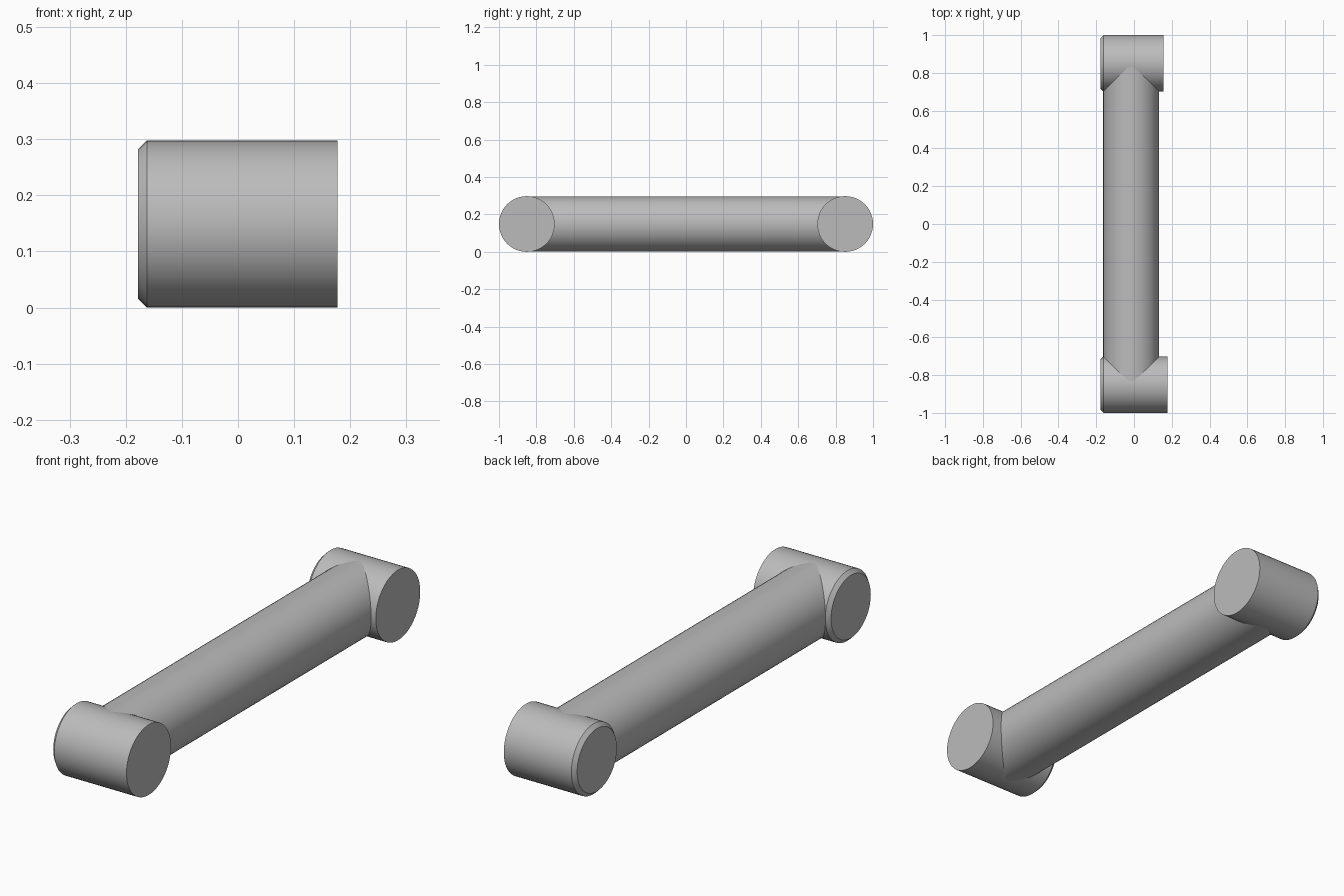
import bpy, bmesh, math
from mathutils import Matrix

cube = bpy.data.objects.get("Cube")
if cube:
    bpy.data.objects.remove(cube, do_unlink=True)

grey = bpy.data.materials.new("light_grey")
grey.use_nodes = True
colour = (0.5, 0.5, 0.5, 1)
grey.diffuse_color = colour
grey.node_tree.nodes["Principled BSDF"].inputs["Base Color"].default_value = colour

RADIUS, SIDES, CHAMFER = 0.149, 48, 0.016
END_Y = 1 - RADIUS


def rod(name, profile, axis, origin):
    """Capped round bar from (distance, radius) pairs along the x or y axis."""
    bm = bmesh.new()
    rings = []
    for dist, r in profile:
        ring = []
        for i in range(SIDES):
            a = math.tau * i / SIDES
            ring.append(bm.verts.new((dist, r * math.cos(a), r * math.sin(a))))
        rings.append(ring)
    for a, b in zip(rings, rings[1:]):
        for i in range(SIDES):
            j = (i + 1) % SIDES
            bm.faces.new((a[i], a[j], b[j], b[i]))
    bm.faces.new(rings[0])
    bm.faces.new(rings[-1])
    if axis == "Y":
        bm.transform(Matrix.Rotation(math.pi / 2, 4, "Z"))
    bmesh.ops.recalc_face_normals(bm, faces=bm.faces)
    mesh = bpy.data.meshes.new(name)
    bm.to_mesh(mesh)
    bm.free()
    mesh.materials.append(grey)
    obj = bpy.data.objects.new(name, mesh)
    obj.location = origin
    bpy.context.collection.objects.link(obj)
    bpy.ops.object.select_all(action="DESELECT")
    obj.select_set(True)
    bpy.context.view_layer.objects.active = obj
    bpy.ops.object.shade_smooth_by_angle(angle=math.radians(30))
    return obj


# Long shaft, ending inside the two cross bars
rod("shaft", [(-END_Y, RADIUS - 0.001), (END_Y, RADIUS - 0.001)], "Y",
    (-0.015, 0, RADIUS))

# Cross bars, chamfered at the right end only
for name, y, left, right in (("front_cross_bar", -END_Y, 0.177, -0.178),
                             ("back_cross_bar", END_Y, 0.155, -0.178)):
    rod(name, [(right, RADIUS - CHAMFER), (right + CHAMFER, RADIUS), (left, RADIUS)],
        "X", (0, y, RADIUS))
